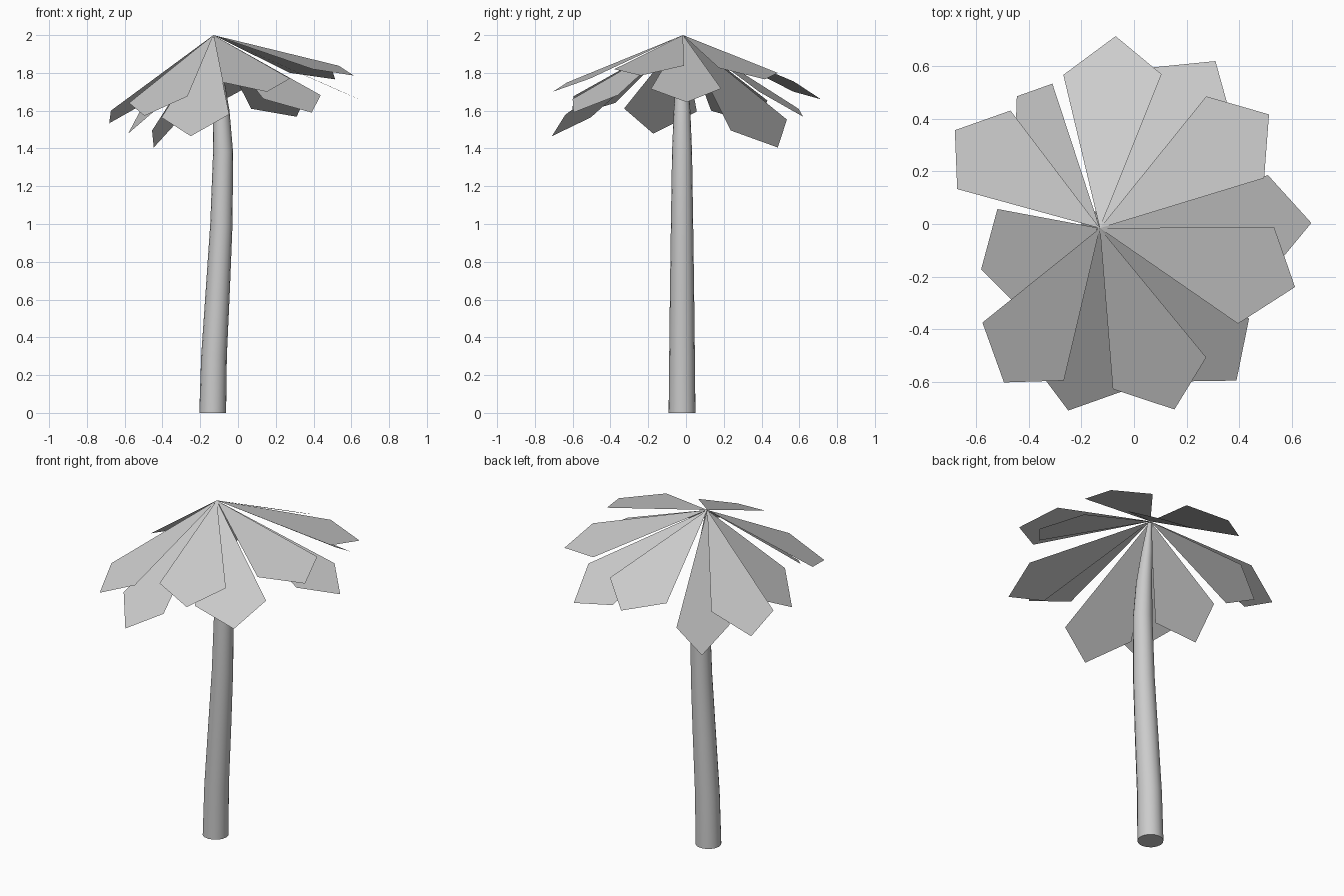
import bpy, bmesh, math
from mathutils import Vector

if "Cube" in bpy.data.objects:
    bpy.data.objects.remove(bpy.data.objects["Cube"])

APEX = Vector((-0.13, -0.016, 2.0))


def finish(bm, name):
    mesh = bpy.data.meshes.new(name)
    bm.to_mesh(mesh)
    bm.free()
    obj = bpy.data.objects.new(name, mesh)
    bpy.context.collection.objects.link(obj)
    return obj


# Trunk: gently bent, tapering tube (z, centre x, radius)
SIDES = 16
path = [(0, -.134, .071), (.3, -.127, .068), (.65, -.107, .064), (1.0, -.088, .059),
        (1.38, -.079, .053), (1.6, -.089, .044), (1.8, -.109, .03), (1.99, -.13, .012)]
bm = bmesh.new()
rings = []
for z, x, r in path:
    rings.append([bm.verts.new((x + r * math.cos(math.tau * i / SIDES),
                                -.021 + r * math.sin(math.tau * i / SIDES), z))
                  for i in range(SIDES)])
for lo, hi in zip(rings, rings[1:]):
    for i in range(SIDES):
        j = (i + 1) % SIDES
        bm.faces.new((lo[i], lo[j], hi[j], hi[i]))
bm.faces.new(rings[0][::-1])
bm.faces.new(rings[-1])
trunk = finish(bm, "trunk")
bpy.context.view_layer.objects.active = trunk
trunk.select_set(True)
bpy.ops.object.shade_smooth_by_angle(angle=math.radians(40))


# Leaf: flat kite from the crown to its tip, widest at a fraction f of its length
def leaf(name, tip, corner, f=0.8):
    tip, a = Vector(tip), Vector(corner)
    b = 2 * APEX.lerp(tip, f) - a
    bm = bmesh.new()
    face = bm.faces.new([bm.verts.new(p) for p in (APEX, a, tip, b)])
    face.normal_update()
    if face.normal.z < 0:
        face.normal_flip()
    finish(bm, name)


# Upper layer (tip, one side corner)
upper = [((-.07, .715, 1.66), (.105, .57, 1.755)),
         ((.514, .417, 1.766), (.275, .486, 1.80)),
         ((.613, -.24, 1.786), (.533, -.011, 1.838)),
         ((.154, -.706, 1.70), (.275, -.508, 1.77)),
         ((-.495, -.603, 1.573), (-.267, -.596, 1.676)),
         ((-.682, .357, 1.533), (-.673, .133, 1.60))]
for i, (tip, corner) in enumerate(upper):
    leaf(f"upper_leaf_{i + 1}", tip, corner)

# Lower layer, longer and drooping between the upper leaves
lower = [((.31, .62, 1.568), (.07, .596, 1.61), .8),
         ((.675, .004, 1.645), (.51, .186, 1.717), .8),
         ((.39, -.596, 1.59), (.438, -.36, 1.682), .8),
         ((-.25, -.71, 1.465), (-.047, -.638, 1.58), .8),
         ((-.582, -.173, 1.478), (-.52, .057, 1.595), .76),
         ((-.446, .486, 1.405), (-.455, .237, 1.495), .8)]
for i, (tip, corner, f) in enumerate(lower):
    leaf(f"lower_leaf_{i + 1}", tip, corner, f)
